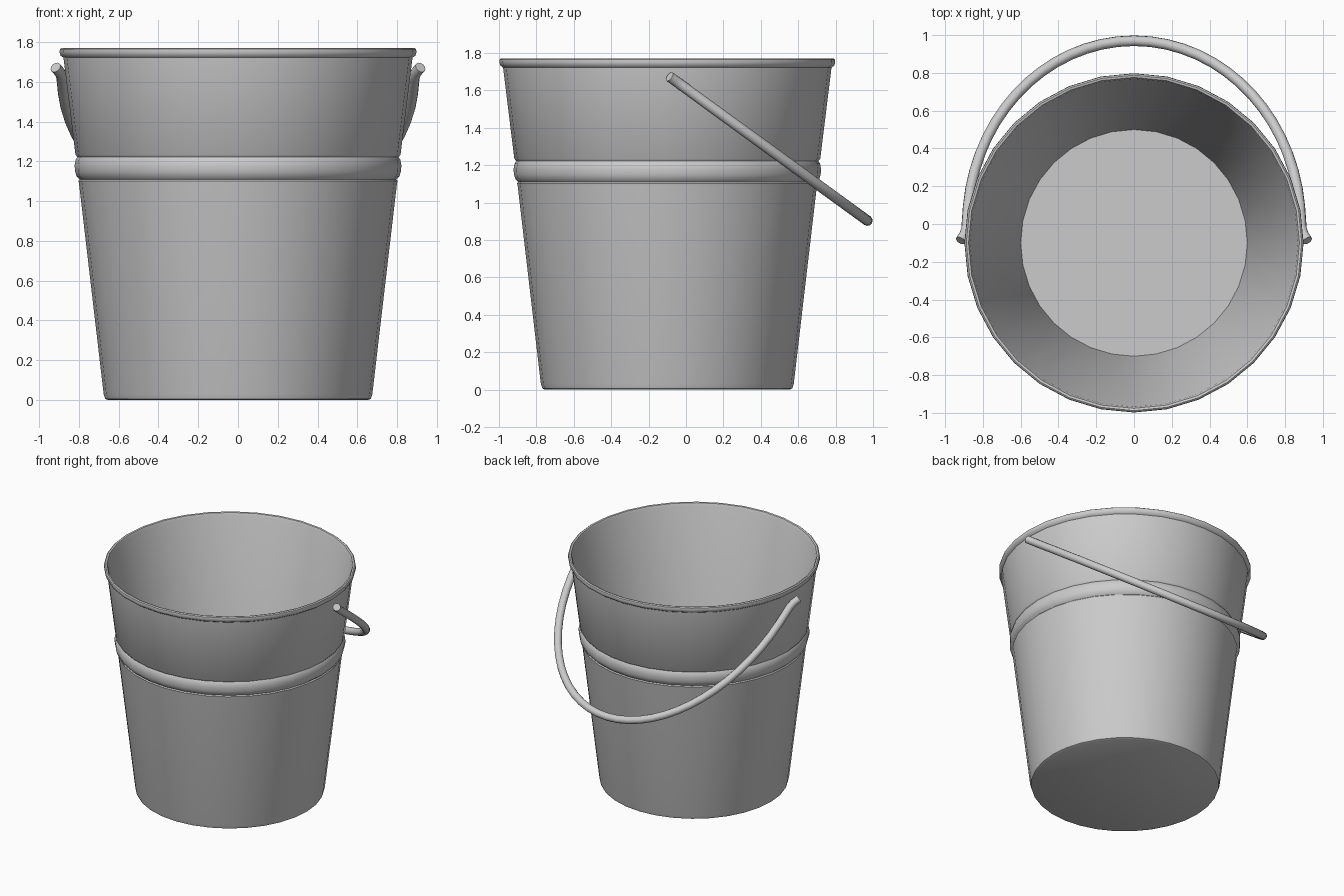
import bpy, bmesh, math
from mathutils import Vector

if "Cube" in bpy.data.objects:
    bpy.data.objects.remove(bpy.data.objects["Cube"])

SEG = 32
CY = -0.1  # bucket axis offset; the lowered handle fills the back


def finish(obj, angle):
    bpy.ops.object.select_all(action='DESELECT')
    obj.select_set(True)
    bpy.context.view_layer.objects.active = obj
    bpy.ops.object.shade_smooth_by_angle(angle=math.radians(angle))


def make_object(name, bm):
    bmesh.ops.recalc_face_normals(bm, faces=bm.faces)
    me = bpy.data.meshes.new(name)
    bm.to_mesh(me)
    bm.free()
    obj = bpy.data.objects.new(name, me)
    bpy.context.collection.objects.link(obj)
    return obj


def bridge(bm, a, b):
    n = len(a)
    for i in range(n):
        j = (i + 1) % n
        bm.faces.new((a[i], a[j], b[j], b[i]))


# Bucket: one closed lathe profile (radius, height), outside up then inside down
profile = [
    (0.655, 0.0), (0.668, 0.006), (0.676, 0.03),
    (0.800, 1.09), (0.803, 1.103), (0.796, 1.11),
    (0.812, 1.125), (0.820, 1.15), (0.822, 1.18), (0.817, 1.208),
    (0.808, 1.222), (0.818, 1.235),
    (0.878, 1.722), (0.892, 1.732), (0.898, 1.75), (0.896, 1.765),
    (0.888, 1.771), (0.876, 1.768), (0.868, 1.75),
    (0.60, 0.04),
]
bm = bmesh.new()
rings = []
for r, z in profile:
    rings.append([bm.verts.new((r * math.cos(2 * math.pi * i / SEG),
                                CY + r * math.sin(2 * math.pi * i / SEG), z))
                  for i in range(SEG)])
for a, b in zip(rings, rings[1:]):
    bridge(bm, a, b)
bm.faces.new(rings[0])    # underside
bm.faces.new(rings[-1])   # inner floor
finish(make_object("bucket", bm), 40)

# Handle: half-ellipse lying in a tilted plane, ends flared outwards
side = [(0.918, -0.088), (0.897, -0.055), (0.886, -0.02)]
arc = [(0.882 * math.cos(t), 0.97 * math.sin(t))
       for t in (math.pi * k / 32 for k in range(1, 32))]
flat = side + arc + [(-x, y) for x, y in reversed(side)]
path = [Vector((x, y, 1.675 - 0.728 * (y + 0.09))) for x, y in flat]
normal = Vector((0, 0.728, 1)).normalized()
bm = bmesh.new()
rings = []
for i, p in enumerate(path):
    tangent = (path[min(i + 1, len(path) - 1)] - path[max(i - 1, 0)]).normalized()
    across = normal.cross(tangent)
    rings.append([bm.verts.new(p + 0.028 * (math.cos(a) * normal + math.sin(a) * across))
                  for a in (2 * math.pi * k / 12 for k in range(12))])
for a, b in zip(rings, rings[1:]):
    bridge(bm, a, b)
bm.faces.new(rings[0])
bm.faces.new(rings[-1])
finish(make_object("handle", bm), 40)
